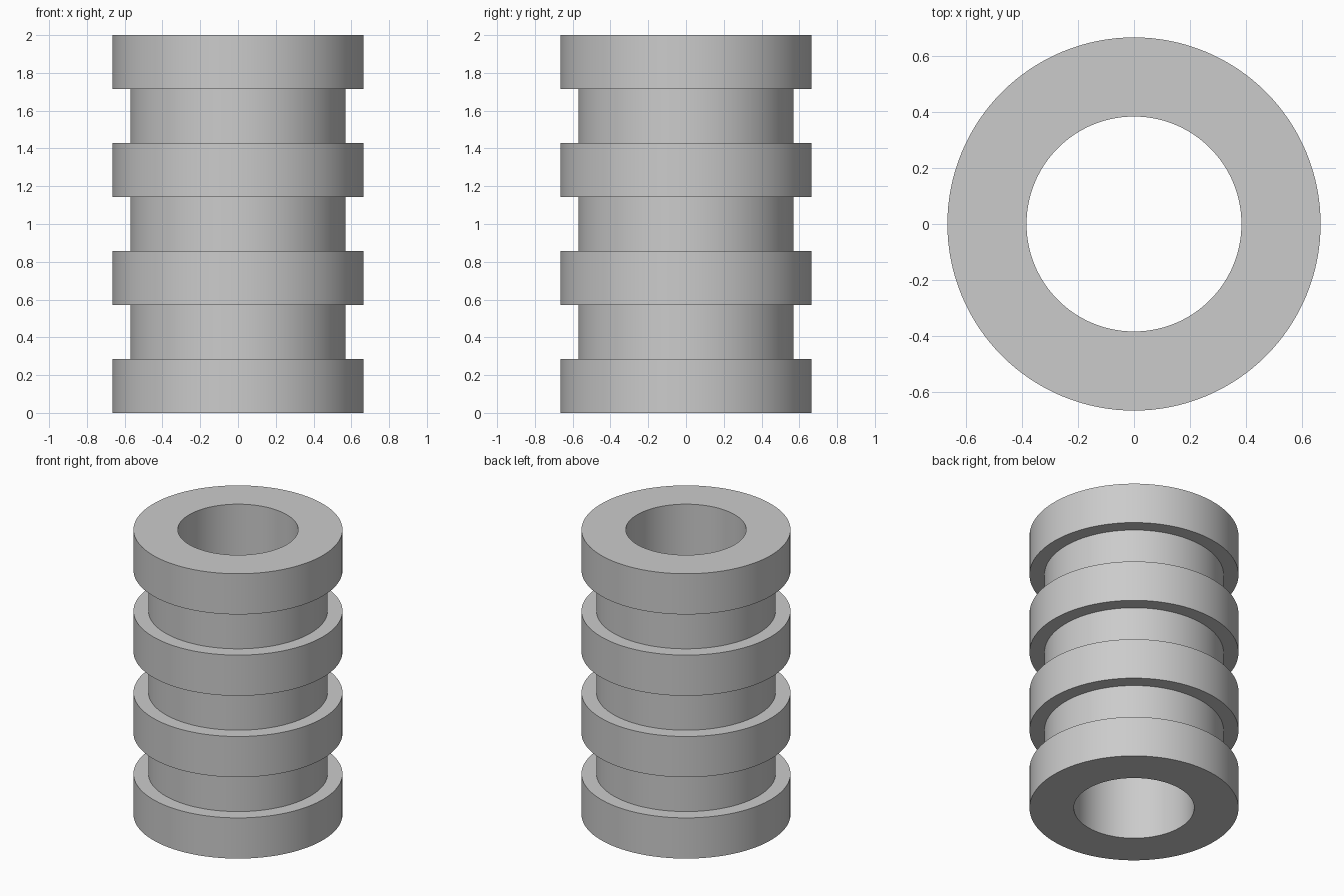
import bpy
import bmesh
from math import pi, cos, sin, radians

cube = bpy.data.objects.get("Cube")
if cube:
    bpy.data.objects.remove(cube, do_unlink=True)

SEGMENTS = 128
HEIGHT = 2.0
BANDS = 7                  # alternating collars and grooves
COLLAR_R, GROOVE_R, BORE_R = 0.665, 0.57, 0.383

# Plain grey material
grey = bpy.data.materials.new("plain grey")
grey.use_nodes = True
colour = (0.6, 0.6, 0.6, 1.0)
grey.diffuse_color = colour
grey.node_tree.nodes["Principled BSDF"].inputs["Base Color"].default_value = colour

# Closed profile: stepped outside wall going up, then the straight bore
step = HEIGHT / BANDS
profile = []
for i in range(BANDS):
    r = GROOVE_R if i % 2 else COLLAR_R
    profile += [(r, i * step), (r, (i + 1) * step)]
profile += [(BORE_R, HEIGHT), (BORE_R, 0.0)]

# Revolve the profile into a ribbed sleeve
bm = bmesh.new()
rings = []
for r, z in profile:
    rings.append([bm.verts.new((r * cos(2 * pi * s / SEGMENTS),
                                r * sin(2 * pi * s / SEGMENTS), z))
                  for s in range(SEGMENTS)])
for lower, upper in zip(rings, rings[1:] + rings[:1]):
    for s in range(SEGMENTS):
        t = (s + 1) % SEGMENTS
        bm.faces.new((lower[s], lower[t], upper[t], upper[s]))
bmesh.ops.recalc_face_normals(bm, faces=bm.faces)

mesh = bpy.data.meshes.new("ribbed_sleeve")
bm.to_mesh(mesh)
bm.free()
mesh.materials.append(grey)
sleeve = bpy.data.objects.new("ribbed_sleeve", mesh)
bpy.context.collection.objects.link(sleeve)

# Smooth round walls, sharp collar edges
bpy.ops.object.select_all(action="DESELECT")
sleeve.select_set(True)
bpy.context.view_layer.objects.active = sleeve
bpy.ops.object.shade_smooth_by_angle(angle=radians(30))
